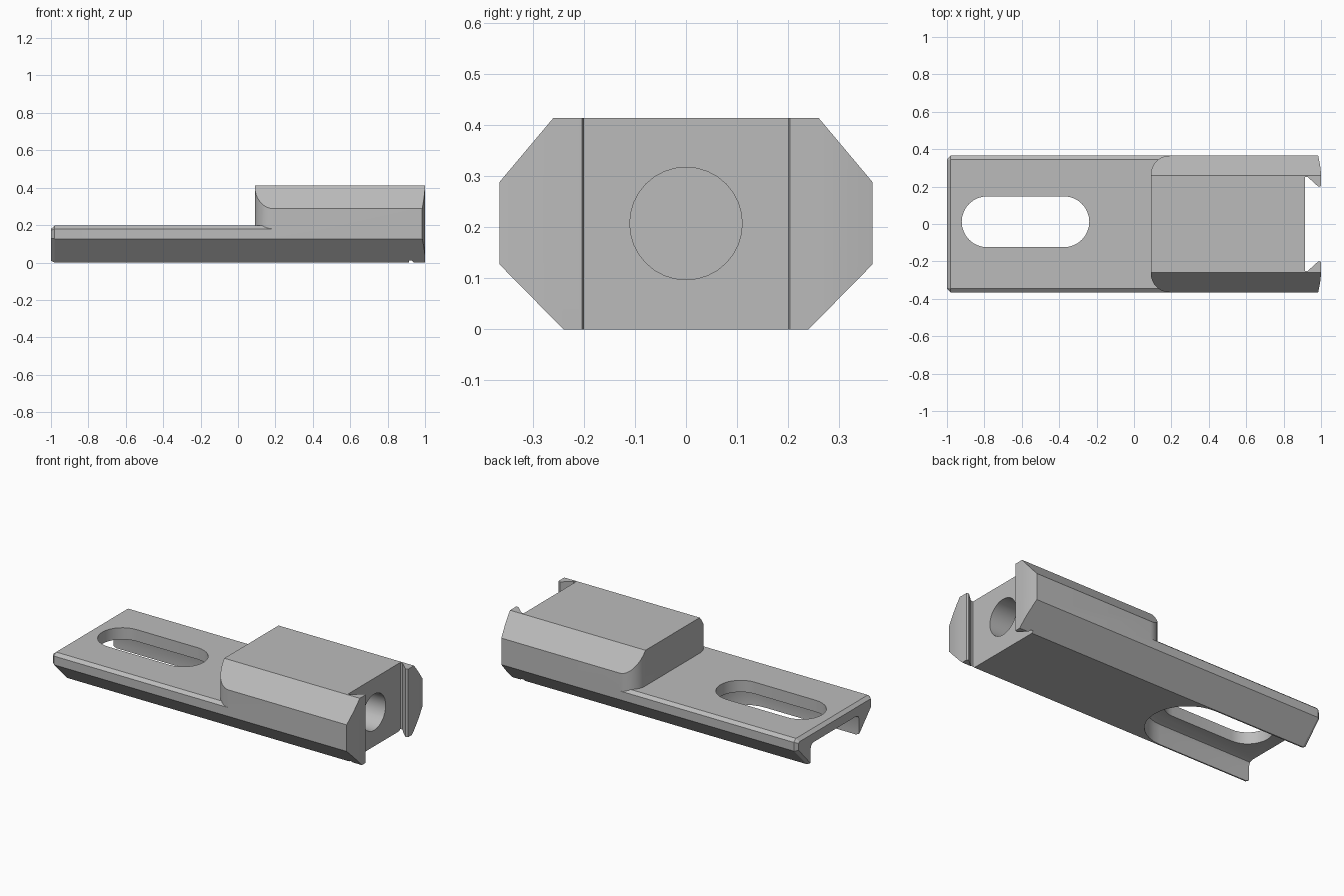
import bpy
import bmesh
from math import cos, sin, pi, radians

cube = bpy.data.objects.get("Cube")
if cube:
    bpy.data.objects.remove(cube, do_unlink=True)

grey = bpy.data.materials.new("plain_grey")
grey.use_nodes = True
colour = (0.5, 0.5, 0.5, 1)
grey.diffuse_color = colour
grey.node_tree.nodes["Principled BSDF"].inputs["Base Color"].default_value = colour


def loft(name, rings):
    """Closed solid skinned through rings of equal point count."""
    bm = bmesh.new()
    loops = [[bm.verts.new(p) for p in ring] for ring in rings]
    n = len(loops[0])
    for a, b in zip(loops, loops[1:]):
        for i in range(n):
            j = (i + 1) % n
            bm.faces.new((a[i], a[j], b[j], b[i]))
    bm.faces.new(loops[0][::-1])
    bm.faces.new(loops[-1])
    bmesh.ops.recalc_face_normals(bm, faces=bm.faces)
    mesh = bpy.data.meshes.new(name)
    bm.to_mesh(mesh)
    bm.free()
    mesh.materials.append(grey)
    obj = bpy.data.objects.new(name, mesh)
    bpy.context.collection.objects.link(obj)
    return obj


def along_x(profile, x):
    return [(x, y, z) for y, z in profile]


def along_z(outline, z):
    return [(x, y, z) for x, y in outline]


def arc(cx, cy, r, start, end, steps=12):
    angles = [radians(start + (end - start) * i / steps) for i in range(steps + 1)]
    return [(cx + r * cos(a), cy + r * sin(a)) for a in angles]


def mirrored(half):
    """Complete a half outline by mirroring its first coordinate."""
    return half + [(-a, b) for a, b in reversed(half)]


def mirrored_y(half):
    return half + [(x, -y) for x, y in reversed(half)]


def combine(target, tool, operation):
    mod = target.modifiers.new(operation, 'BOOLEAN')
    mod.operation = operation
    mod.solver = 'EXACT'
    mod.object = tool
    tool.hide_render = True
    bpy.context.view_layer.objects.active = target
    bpy.ops.object.modifier_apply(modifier=mod.name)
    bpy.data.objects.remove(tool, do_unlink=True)


# Tall block: bevelled profile trimmed by a plan with rounded corners
tall = mirrored([(0.24, 0), (0.365, 0.127), (0.365, 0.288), (0.26, 0.413)])
body = loft("clamp_body", [along_x(tall, -0.1), along_x(tall, 1.1)])
plan = mirrored_y([(1, 0.26), (0.998, 0.29), (0.994, 0.32), (0.985, 0.365), (0.98, 0.4),
                   (0.19, 0.4)] + arc(0.19, 0.265, 0.1, 90, 180))
combine(body, loft("plan_trim", [along_z(plan, -0.2), along_z(plan, 0.6)]), 'INTERSECT')

# Low tongue with a bevelled end
low = mirrored([(0.24, 0), (0.365, 0.127), (0.365, 0.18), (0.345, 0.197)])
tip = mirrored([(0.235, 0.01), (0.347, 0.13), (0.347, 0.172), (0.34, 0.18)])
tongue = loft("tongue", [along_x(tip, -1), along_x(low, -0.98), along_x(low, 0.5)])
combine(body, tongue, 'UNION')


# Long slot through the tongue
def stadium(x0, x1, y, r):
    return arc(x1, y, r, -90, 90, 16) + arc(x0, y, r, 90, 270, 16)


slot = stadium(-0.785, -0.375, 0.012, 0.136)
combine(body, loft("slot_cut", [along_z(slot, -0.1), along_z(slot, 0.3)]), 'DIFFERENCE')

# Underside channel, open at the tongue end, with a softened inner corner
wide = stadium(-1.5, -0.375, 0, 0.232)
inner = stadium(-1.5, -0.375, 0, 0.225)
narrow = stadium(-1.5, -0.375, 0, 0.205)
channel = loft("channel_cut", [along_z(wide, -0.1), along_z(wide, 0.1),
                               along_z(inner, 0.118), along_z(narrow, 0.126)])
combine(body, channel, 'DIFFERENCE')

# Undercut groove across the block end
groove = mirrored_y([(0.915, 0.25), (0.93, 0.25), (0.985, 0.2), (0.993, 0.2),
                     (1.001, 0.204), (1.1, 0.204)])
combine(body, loft("groove_cut", [along_z(groove, -0.1), along_z(groove, 0.6)]), 'DIFFERENCE')

# Round blind bore in the groove face
bore = arc(0, 0.207, 0.11, 0, 348.75, 31)
combine(body, loft("bore_cut", [along_x(bore, 0.25), along_x(bore, 0.96)]), 'DIFFERENCE')

# Smooth the round walls, keep edges sharp
bpy.ops.object.select_all(action='DESELECT')
body.select_set(True)
bpy.context.view_layer.objects.active = body
bpy.ops.object.shade_smooth_by_angle(angle=radians(25))
